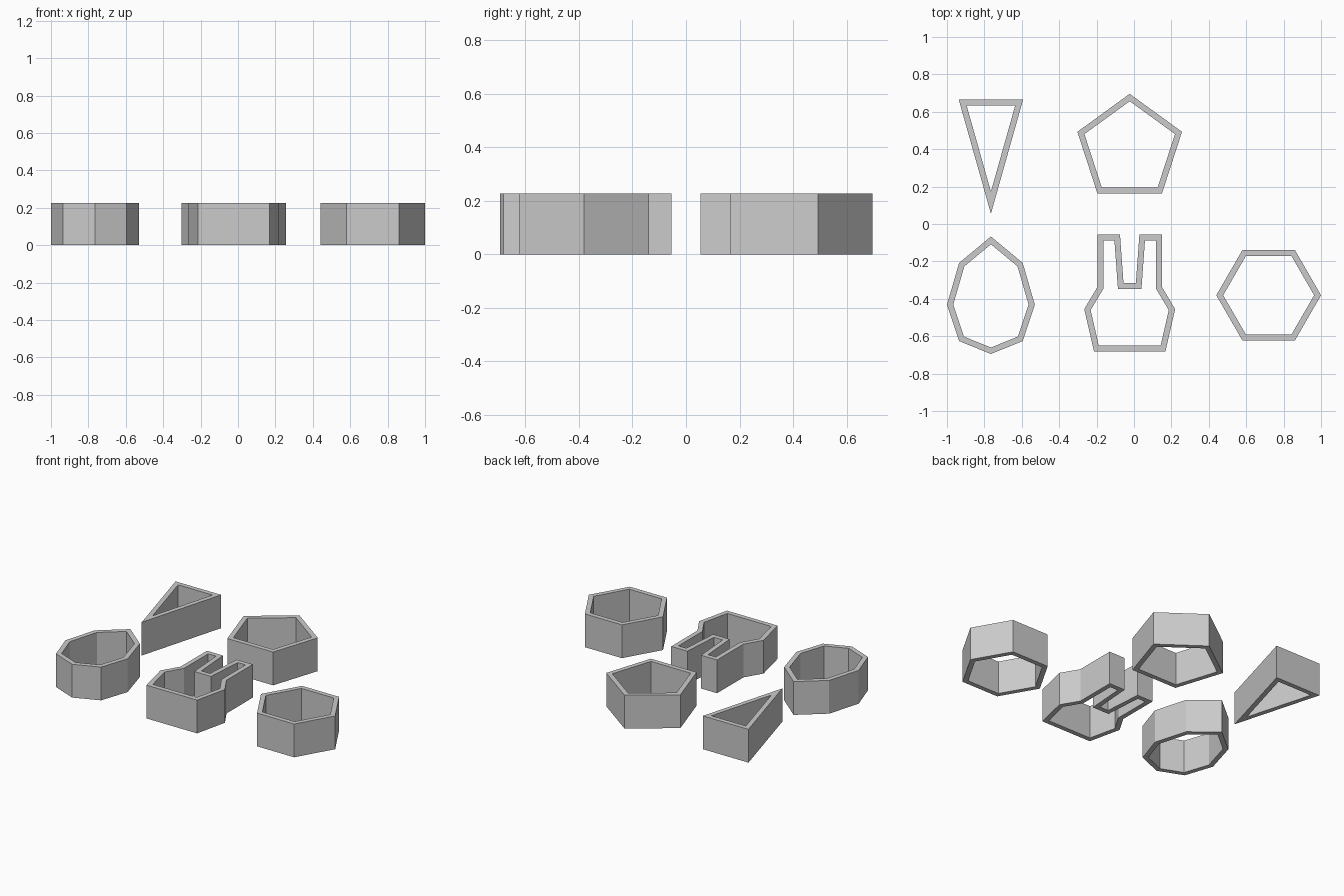
import bpy
import bmesh
from math import cos, sin, radians
from mathutils import Vector

HEIGHT = 0.227
WALL = 0.032

cube = bpy.data.objects.get("Cube")
if cube:
    bpy.data.objects.remove(cube, do_unlink=True)

grey = bpy.data.materials.new("plain grey")
grey.use_nodes = True
grey.diffuse_color = (0.6, 0.6, 0.6, 1)
grey.node_tree.nodes["Principled BSDF"].inputs["Base Color"].default_value = (0.6, 0.6, 0.6, 1)


def mirrored(half):
    """Close a counter-clockwise right half outline by mirroring it in x."""
    return half + [(-x, y) for x, y in reversed(half) if x > 0]


def polygon(sides, radius, start):
    angles = [radians(start + 360 * i / sides) for i in range(sides)]
    return [(radius * cos(a), radius * sin(a)) for a in angles]


def inset(points):
    """Offset a counter-clockwise outline inward with mitred corners."""
    result = []
    for i, p in enumerate(points):
        before = (p - points[i - 1]).normalized()
        after = (points[(i + 1) % len(points)] - p).normalized()
        n1 = Vector((-before.y, before.x))
        n2 = Vector((-after.y, after.x))
        result.append(p + (n1 + n2) * WALL / (1 + n1.dot(n2)))
    return result


def cutter_ring(name, outline, centre):
    """Straight open wall that follows an outline."""
    outer = [Vector(p) for p in outline]
    bm = bmesh.new()
    loops = [[bm.verts.new((p.x, p.y, z)) for p in ring]
             for ring, z in ((outer, 0), (outer, HEIGHT),
                             (inset(outer), HEIGHT), (inset(outer), 0))]
    count = len(outer)
    for k in range(4):
        a, b = loops[k], loops[(k + 1) % 4]
        for i in range(count):
            j = (i + 1) % count
            bm.faces.new((a[i], a[j], b[j], b[i]))
    bmesh.ops.recalc_face_normals(bm, faces=bm.faces)
    mesh = bpy.data.meshes.new(name)
    bm.to_mesh(mesh)
    bm.free()
    mesh.materials.append(grey)
    obj = bpy.data.objects.new(name, mesh)
    obj.location = (*centre, 0)
    bpy.context.collection.objects.link(obj)


# Carrot wedge
cutter_ring("triangle_ring", mirrored([(0, 0.055), (0.172, 0.665)]), (-0.765, 0))

# Regular shapes
cutter_ring("pentagon_ring", polygon(5, 0.294, 90), (-0.023, 0.402))
cutter_ring("hexagon_ring", polygon(6, 0.28, 0), (0.72, -0.381))

# Egg
egg = [(0, -0.695), (0.17, -0.626), (0.235, -0.432), (0.17, -0.208), (0, -0.067)]
cutter_ring("egg_ring", mirrored(egg), (-0.765, 0))

# Rabbit head with two ears
rabbit = [(0.191, -0.681), (0.243, -0.455), (0.173, -0.338),
          (0.173, -0.055), (0.052, -0.055), (0.033, -0.316)]
cutter_ring("rabbit_ring", mirrored(rabbit), (-0.023, 0))
